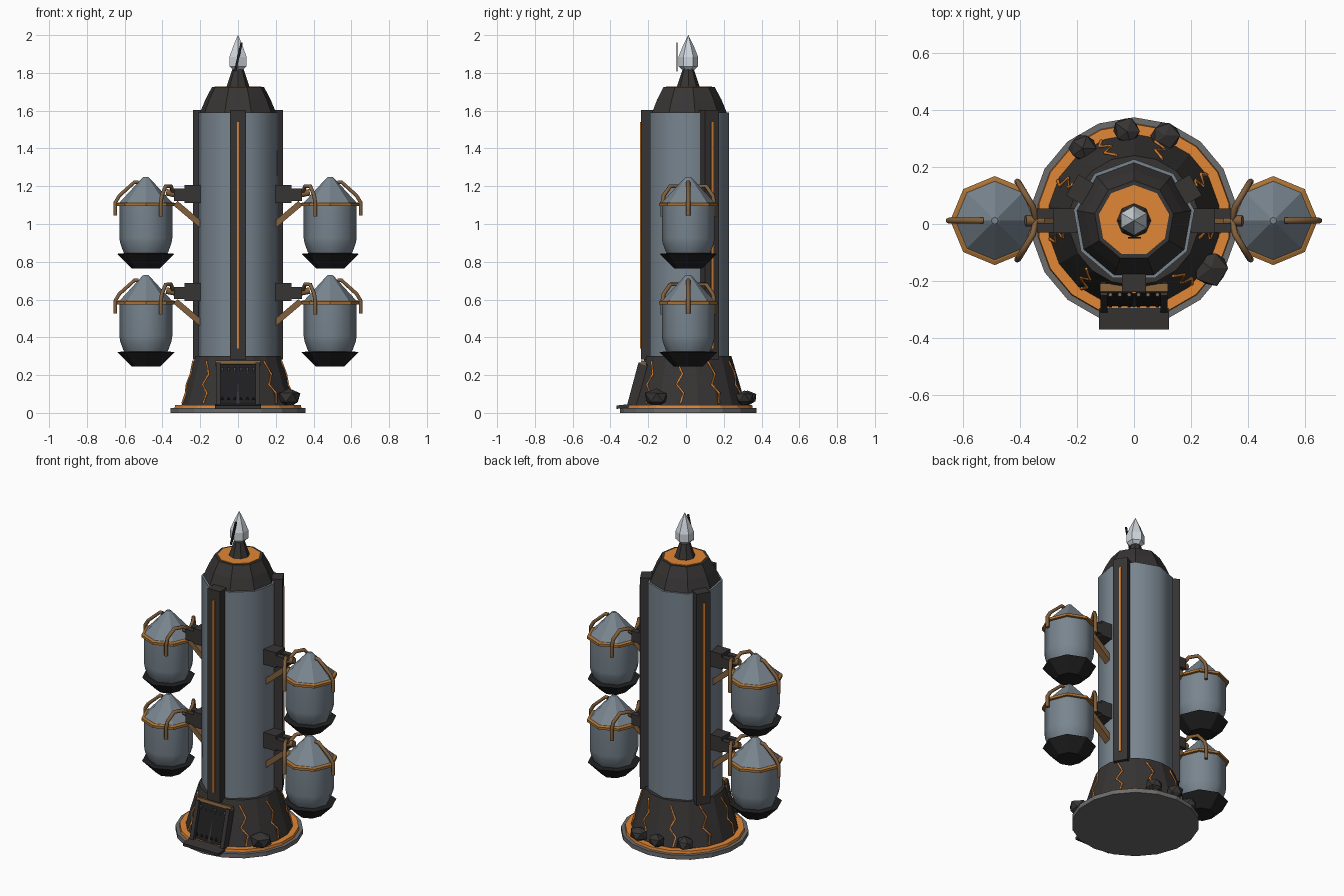
import bpy, bmesh, random
from math import sin, cos, pi, radians, atan2
from mathutils import Vector

if "Cube" in bpy.data.objects:
    bpy.data.objects.remove(bpy.data.objects["Cube"])

random.seed(4)
Y0 = 0.012  # tower axis sits slightly behind the origin


def material(name, r, g, b):
    m = bpy.data.materials.new(name)
    m.diffuse_color = (r, g, b, 1)
    m.use_nodes = True
    m.node_tree.nodes["Principled BSDF"].inputs["Base Color"].default_value = m.diffuse_color
    return m


STEEL = material("steel", 0.19, 0.235, 0.275)
DARK = material("dark_stone", 0.038, 0.035, 0.034)
BLACK = material("black", 0.014, 0.014, 0.015)
GLOW = material("orange_glow", 0.75, 0.24, 0.035)
BROWN = material("bronze", 0.22, 0.115, 0.045)
RIM = material("bright_bronze", 0.40, 0.17, 0.035)
GREY = material("grey_stone", 0.15, 0.15, 0.15)
CRYSTAL = material("crystal", 0.62, 0.67, 0.72)


def finish(name, bm, mat, smooth=0):
    bmesh.ops.recalc_face_normals(bm, faces=bm.faces)
    me = bpy.data.meshes.new(name)
    bm.to_mesh(me)
    bm.free()
    me.materials.append(mat)
    ob = bpy.data.objects.new(name, me)
    bpy.context.collection.objects.link(ob)
    if smooth:
        bpy.ops.object.select_all(action='DESELECT')
        ob.select_set(True)
        bpy.context.view_layer.objects.active = ob
        bpy.ops.object.shade_smooth_by_angle(angle=radians(smooth))
    return ob


def lathe(name, profile, sides, mat, x=0, y=Y0, z=0, smooth=0):
    """Closed solid from (radius, height) points, first corner on +y."""
    bm = bmesh.new()
    rings = []
    for r, h in profile:
        rings.append([bm.verts.new((x - r * sin(2 * pi * i / sides),
                                    y + r * cos(2 * pi * i / sides), z + h))
                      for i in range(sides)])
    for a, b in zip(rings, rings[1:]):
        for i in range(sides):
            j = (i + 1) % sides
            bm.faces.new((a[i], a[j], b[j], b[i]))
    bm.faces.new(rings[0])
    bm.faces.new(rings[-1])
    return finish(name, bm, mat, smooth)


def box(name, loc, size, mat, rot=(0, 0, 0)):
    bm = bmesh.new()
    bmesh.ops.create_cube(bm, size=1)
    bmesh.ops.scale(bm, vec=size, verts=bm.verts)
    ob = finish(name, bm, mat)
    ob.location, ob.rotation_euler = loc, rot
    return ob


def tube(name, pts, radius, mat, res=1):
    cu = bpy.data.curves.new(name, 'CURVE')
    cu.dimensions = '3D'
    cu.bevel_depth, cu.bevel_resolution, cu.use_fill_caps = radius, res, True
    sp = cu.splines.new('POLY')
    sp.points.add(len(pts) - 1)
    for p, co in zip(sp.points, pts):
        p.co = (*co, 1)
    cu.materials.append(mat)
    ob = bpy.data.objects.new(name, cu)
    bpy.context.collection.objects.link(ob)
    bpy.ops.object.select_all(action='DESELECT')
    ob.select_set(True)
    bpy.context.view_layer.objects.active = ob
    bpy.ops.object.convert(target='MESH')


# Base discs and sloped foot
lathe("base_plate", [(0.362, 0), (0.362, 0.027)], 18, GREY)
lathe("lava_disc", [(0.342, 0.02), (0.338, 0.043)], 18, GLOW)
lathe("foot", [(0.305, 0.035), (0.27, 0.16), (0.228, 0.302)], 18, DARK)

# Glowing cracks running down the foot
for k in range(1, 9):
    a = radians(270 + 40 * k)
    pts = []
    for d, z in ((-0.02, 0.275), (0.015, 0.205), (-0.015, 0.15), (0.025, 0.105), (0.012, 0.05)):
        r = 0.306 - (z - 0.035) * 0.285
        t = a + d / r
        pts.append((r * cos(t), Y0 + r * sin(t), z))
    tube("lava_crack", pts, 0.006, GLOW, 0)

# Boulders around the foot
for x, y, r in ((0.27, -0.155, 0.068), (-0.18, 0.265, 0.052), (-0.025, 0.325, 0.052), (0.11, 0.31, 0.055)):
    bm = bmesh.new()
    bmesh.ops.create_icosphere(bm, subdivisions=1, radius=r)
    for v in bm.verts:
        v.co *= random.uniform(0.85, 1.1)
        v.co.z *= 0.8
    finish("boulder", bm, DARK).location = (x, y, 0.08)

# Tower body, cap, spike and crystal
lathe("tower_body", [(0.215, 0.29), (0.215, 1.59)], 9, STEEL, smooth=50)
lathe("tower_cap", [(0.203, 1.575), (0.203, 1.592), (0.175, 1.66), (0.14, 1.725)], 9, DARK)
lathe("cap_glow", [(0.125, 1.715), (0.125, 1.729)], 9, GLOW)
lathe("spike", [(0.062, 1.722), (0.028, 1.825)], 8, DARK)
lathe("crystal", [(0.03, 1.815), (0.052, 1.835), (0.052, 1.885), (0.03, 1.94), (0.001, 2.0)], 6, CRYSTAL)
box("crystal_sliver", (0.002, -0.048, 1.885), (0.012, 0.006, 0.155), BLACK, (0, radians(13), 0))

# Three vertical pillars with glowing strips
for deg in (270, 30, 150):
    a = radians(deg)
    for name, r, size, zc, mat in (("pillar", 0.215, (0.07, 0.085, 1.32), 0.943, DARK),
                                   ("pillar_strip", 0.25, (0.012, 0.013, 1.2), 0.94, GLOW)):
        box(name, (r * cos(a), Y0 + r * sin(a), zc), size, mat, (0, 0, a))

# Doorway leaning against the foot
lean = (radians(-15), 0, 0)
box("door_panel", (0, -0.245, 0.15), (0.2, 0.03, 0.22), BLACK, lean)
for s in (-1, 1):
    box("door_post", (s * 0.105, -0.257, 0.15), (0.025, 0.05, 0.23), DARK, lean)
box("door_lintel", (0, -0.225, 0.265), (0.238, 0.03, 0.02), BROWN, lean)
box("door_step", (0, -0.331, 0.034), (0.246, 0.075, 0.018), DARK, (radians(6), 0, 0))
for i in range(6):
    lathe("door_tooth", [(0.002, 0.212), (0.008, 0.24)], 5, GREY, x=-0.083 + i * 0.033, y=-0.248)
    lathe("door_rivet", [(0.008, 0.068), (0.002, 0.085)], 5, BLACK, x=-0.083 + i * 0.033, y=-0.287)

# Four hanging pods with brackets
for s in (-1, 1):
    for dz in (0, -0.52):
        px = s * 0.488

        def at(r, deg, z):
            """Point around the pod; 0 degrees faces the tower."""
            t = radians(deg)
            return Vector((px - s * r * cos(t), Y0 + r * sin(t), z + dz))

        lathe("pod_body", [(0.105, 0.83), (0.12, 0.855), (0.136, 0.90), (0.14, 0.925), (0.14, 1.11)],
              8, STEEL, x=px, z=dz, smooth=50)
        lathe("pod_roof", [(0.147, 1.105), (0.02, 1.243), (0.012, 1.25)], 8, STEEL, x=px, z=dz)
        lathe("pod_rim", [(0.143, 1.095), (0.156, 1.095), (0.156, 1.11), (0.143, 1.115)], 8, RIM, x=px, z=dz)
        lathe("pod_bottom", [(0.075, 0.765), (0.152, 0.842), (0.108, 0.846)], 8, BLACK, x=px, z=dz)

        # Hooks gripping the rim
        tube("outer_hook", [at(0.04, 180, 1.222), at(0.06, 180, 1.222), at(0.14, 180, 1.15),
                            at(0.161, 180, 1.115), at(0.161, 180, 1.045)], 0.011, BROWN)
        for d in (-1, 1):
            tube("inner_hook", [at(0.145, 0, 1.165), at(0.142, 20 * d, 1.2), at(0.142, 42 * d, 1.2),
                                at(0.155, 57 * d, 1.15), at(0.158, 60 * d, 1.11),
                                at(0.158, 60 * d, 1.04)], 0.011, BROWN)
            box("bracket_prong", (s * 0.27, Y0 + d * 0.025, 1.155 + dz), (0.14, 0.034, 0.065), DARK)
        tube("hook_joint", [at(0.108, 0, 1.168), at(0.17, 0, 1.155)], 0.02, BROWN)
        box("bracket_block", (s * 0.242, Y0, 1.16 + dz), (0.085, 0.086, 0.095), DARK)
        box("bracket_brace", (s * 0.262, Y0, 1.052 + dz), (0.18, 0.045, 0.032), BROWN,
            (0, -s * atan2(0.11, 0.13), 0))
